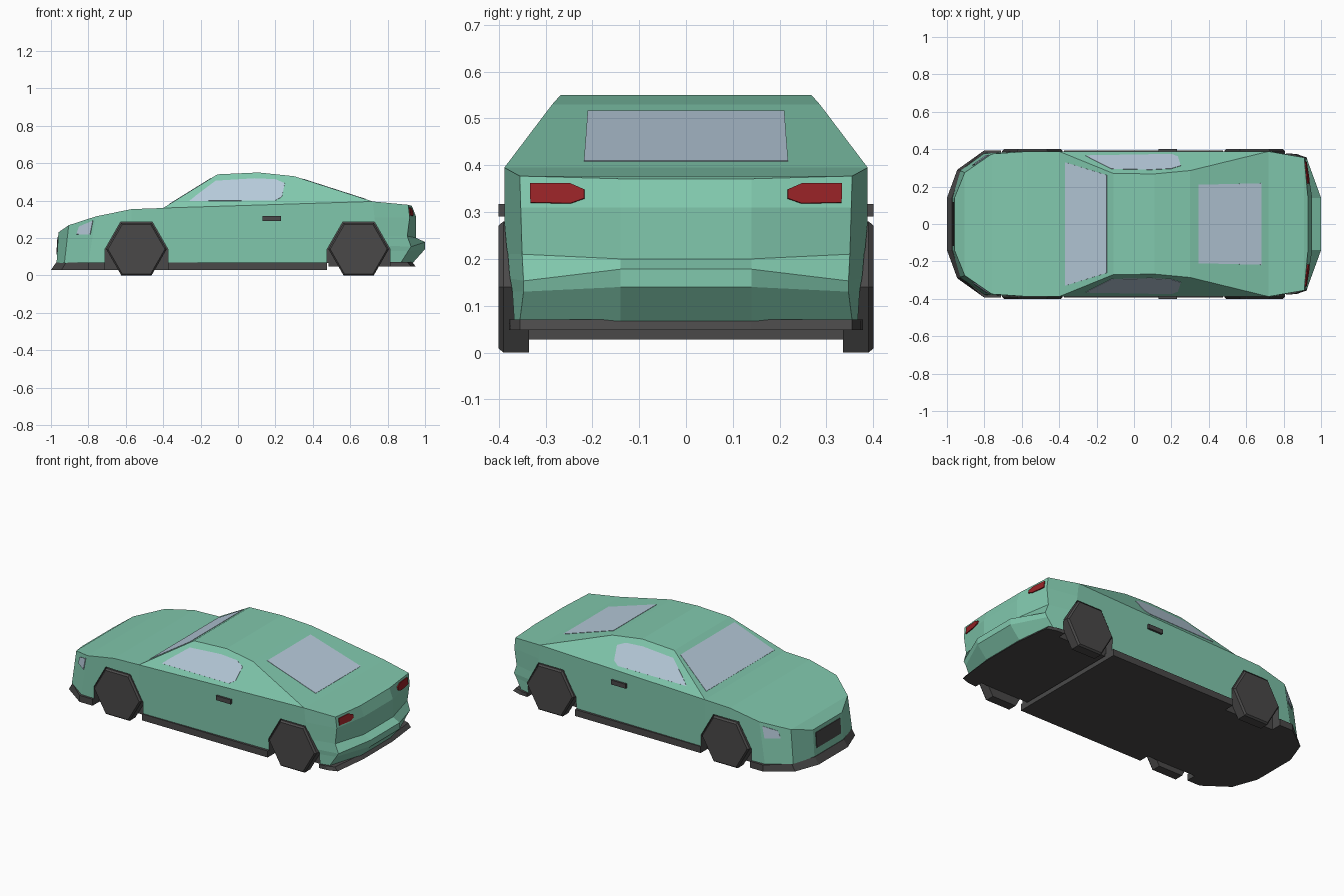
import bpy, bmesh
from mathutils import Vector

if "Cube" in bpy.data.objects:
    bpy.data.objects.remove(bpy.data.objects["Cube"])


def material(name, rgb):
    m = bpy.data.materials.new(name)
    m.diffuse_color = (*rgb, 1)
    m.use_nodes = True
    m.node_tree.nodes["Principled BSDF"].inputs["Base Color"].default_value = m.diffuse_color
    return m


PAINT = material("green paint", (0.22, 0.58, 0.42))
GLASS = material("pale glass", (0.47, 0.59, 0.70))
DARK = material("dark trim", (0.068, 0.066, 0.066))
RED = material("red lamp", (0.30, 0.016, 0.019))


def finish(name, bm, mats, mirror=False):
    bmesh.ops.recalc_face_normals(bm, faces=bm.faces)
    me = bpy.data.meshes.new(name)
    bm.to_mesh(me)
    bm.free()
    ob = bpy.data.objects.new(name, me)
    bpy.context.collection.objects.link(ob)
    for m in mats:
        me.materials.append(m)
    if mirror:
        mod = ob.modifiers.new("mirror", "MIRROR")
        mod.use_axis = (False, True, False)
    return ob


def loft(name, ring_a, ring_b, mat, mirror=False):
    """Closed solid between two matching rings of points."""
    bm = bmesh.new()
    a = [bm.verts.new(p) for p in ring_a]
    b = [bm.verts.new(p) for p in ring_b]
    bm.faces.new(a)
    bm.faces.new(b)
    for i in range(len(a)):
        j = (i + 1) % len(a)
        bm.faces.new((a[i], a[j], b[j], b[i]))
    return finish(name, bm, [mat], mirror)


def plate(name, pts, mat, mirror=False, t=0.004):
    """Thin plate lying half sunk in the surface its points are on."""
    pts = [Vector(p) for p in pts]
    n = Vector()
    for i, p in enumerate(pts):
        n += p.cross(pts[(i + 1) % len(pts)])
    n.normalize()
    return loft(name, [p + n * t for p in pts], [p - n * t for p in pts], mat, mirror)


def on_quad(q, uvs):
    """Points at u, v on a four-cornered patch."""
    a, b, c, d = [Vector(p) for p in q]
    return [a.lerp(b, u).lerp(d.lerp(c, u), v) for u, v in uvs]


def flip(p):
    return (p[0], -p[1], p[2])


def cabin(x, z):
    """Point on the leaning cabin side."""
    return (x, 0.388 - 0.69 * (z - 0.36 - 0.0313 * (x + 0.4)), z)


# Body shell: wall columns from nose to tail, each from bottom to top
LOW = 0.067
tail_corner = [(0.87, 0.355, LOW), (0.91, 0.347, 0.13), (0.925, 0.347, 0.153),
               (0.905, 0.35, 0.21), (0.918, 0.353, 0.31), (0.91, 0.355, 0.377)]
tail_mid = [(0.935, 0.14, LOW), (1.0, 0.14, 0.14), (1.0, 0.14, 0.178),
            (0.953, 0.14, 0.20), (0.953, 0.14, 0.31), (0.93, 0.14, 0.371)]
hip = [(0.78, 0.375, LOW), (0.76, 0.384, 0.13), (0.76, 0.386, 0.16),
       (0.74, 0.388, 0.21), (0.73, 0.388, 0.31), (0.72, 0.388, 0.395)]
cols = [[(-0.97, 0.14, LOW), (-0.96, 0.14, 0.23)],
        [(-0.928, 0.285, LOW), (-0.905, 0.275, 0.268)],
        [(-0.80, 0.378, LOW), (-0.76, 0.375, 0.315)],
        [(-0.57, 0.388, LOW), (-0.57, 0.388, 0.354)],
        [(-0.4, 0.388, LOW), (-0.4, 0.388, 0.36)],
        hip, tail_corner, tail_mid]
roof = [cabin(-0.11, 0.54), cabin(0.11, 0.55), cabin(0.3, 0.53)]

bm = bmesh.new()
tops, floors = [], []
for side in (lambda p: p, flip):
    vc = [[bm.verts.new(side(p)) for p in c] for c in cols]
    vr = [bm.verts.new(side(p)) for p in roof]
    for a, b in zip(vc, vc[1:]):
        if len(a) == len(b):
            for i in range(len(a) - 1):
                bm.faces.new((a[i], b[i], b[i + 1], a[i + 1]))
        else:
            bm.faces.new(a + b[::-1])
    t = [c[-1] for c in vc]
    bm.faces.new([t[4]] + vr + [t[5]])
    tops.append(vc[0][:1] + t[:5] + vr + t[5:] + vc[-1][-2::-1])
    floors.append([c[0] for c in vc])
for i in range(len(tops[0]) - 1):
    bm.faces.new((tops[0][i], tops[0][i + 1], tops[1][i + 1], tops[1][i]))
bm.faces.new(floors[0] + floors[1][::-1])
body = finish("car_body", bm, [PAINT, DARK])

# Wheels and their arches
HEX = [(-0.1617, 0), (-0.081, 0.14), (0.081, 0.14),
       (0.1617, 0), (0.081, -0.14), (-0.081, -0.14)]
ARCH = [(-0.168, -0.12), (-0.168, 0), (-0.085, 0.145),
        (0.085, 0.145), (0.168, 0), (0.168, -0.12)]
for name, cx in (("front", -0.543), ("rear", 0.645)):
    def ring(pts, y, s=1):
        return [(cx + x * s, y, 0.14 + z * s) for x, z in pts]
    loft(name + "_wheels", ring(HEX, 0.335), ring(HEX, 0.39), DARK, True)
    loft(name + "_wheel_faces", ring(HEX, 0.39), ring(HEX, 0.40, 0.94), DARK, True)
    cut = loft(name + "_arch_cutter", ring(ARCH, 0.33), ring(ARCH, 0.5), DARK, True)
    cut.hide_render = True
    cut.hide_viewport = True
    cut.display_type = 'WIRE'
    mod = body.modifiers.new(name + " arch", "BOOLEAN")
    mod.operation = 'DIFFERENCE'
    mod.solver = 'EXACT'
    mod.material_mode = 'TRANSFER'
    mod.object = cut


# Skirt and floor pan, notched around the front wheels
def pan(name, half, z0, z1, shrink):
    full = half + [(x, -y) for x, y in half[::-1]]
    low = [(x, y, z0) for x, y in full]
    top = [(x * shrink if abs(x) > 0.85 else x, y, z1) for x, y in full]
    loft(name, low, top, DARK)


pan("skirt", [(-1.0, 0.14), (-0.945, 0.29), (-0.80, 0.394), (-0.711, 0.394),
              (-0.711, 0.33), (-0.375, 0.33), (-0.375, 0.394), (0.477, 0.394),
              (0.477, 0.33)], 0.028, 0.068, 0.973)
pan("rear_valance", [(0.485, 0.33), (0.813, 0.33), (0.813, 0.378), (0.87, 0.374),
                     (0.925, 0.355), (0.95, 0.14)], 0.048, 0.07, 0.98)

# Windows
plate("side_windows", [cabin(x, z) for x, z in (
    (-0.26, 0.397), (-0.22, 0.43), (-0.12, 0.505), (0.09, 0.518), (0.2, 0.513),
    (0.25, 0.492), (0.235, 0.42), (0.2, 0.4))], GLASS, True, 0.002)
brow = (cols[4][-1], flip(cols[4][-1]), flip(roof[0]), roof[0])
plate("windscreen", on_quad(brow, [(0.06, 0.11), (0.94, 0.11), (0.96, 0.88), (0.04, 0.88)]),
      GLASS, t=0.002)
back = [(x, y, 0.53 - (x - 0.3) * 0.135 / 0.42) for x, y in
        ((0.345, 0.21), (0.345, -0.21), (0.68, -0.218), (0.68, 0.218))]
plate("rear_window", back, GLASS, t=0.002)

# Lamps and grille
brow = (cols[1][0], cols[2][0], cols[2][1], cols[1][1])
plate("headlights", on_quad(brow, [(0.36, 0.70), (0.9, 0.62), (0.92, 0.92), (0.42, 0.88)]),
      GLASS, True)
lamp = (tail_mid[4], tail_corner[4], tail_corner[5], tail_mid[5])
plate("tail_lamps", on_quad(lamp, [(0.36, 0.3), (0.5, 0.13), (0.9, 0.15), (0.9, 0.78),
                                   (0.5, 0.8), (0.36, 0.6)]), RED, True)
nose = (cols[0][0], flip(cols[0][0]), flip(cols[0][1]), cols[0][1])
plate("grille", on_quad(nose, [(0.08, 0.28), (0.92, 0.28), (0.92, 0.85), (0.08, 0.85)]), DARK)

# Door handles
grip = [(0.13, 0.29), (0.23, 0.29), (0.23, 0.317), (0.13, 0.317)]
loft("door_handles", [(x, 0.38, z) for x, z in grip], [(x, 0.4, z) for x, z in grip], DARK, True)
